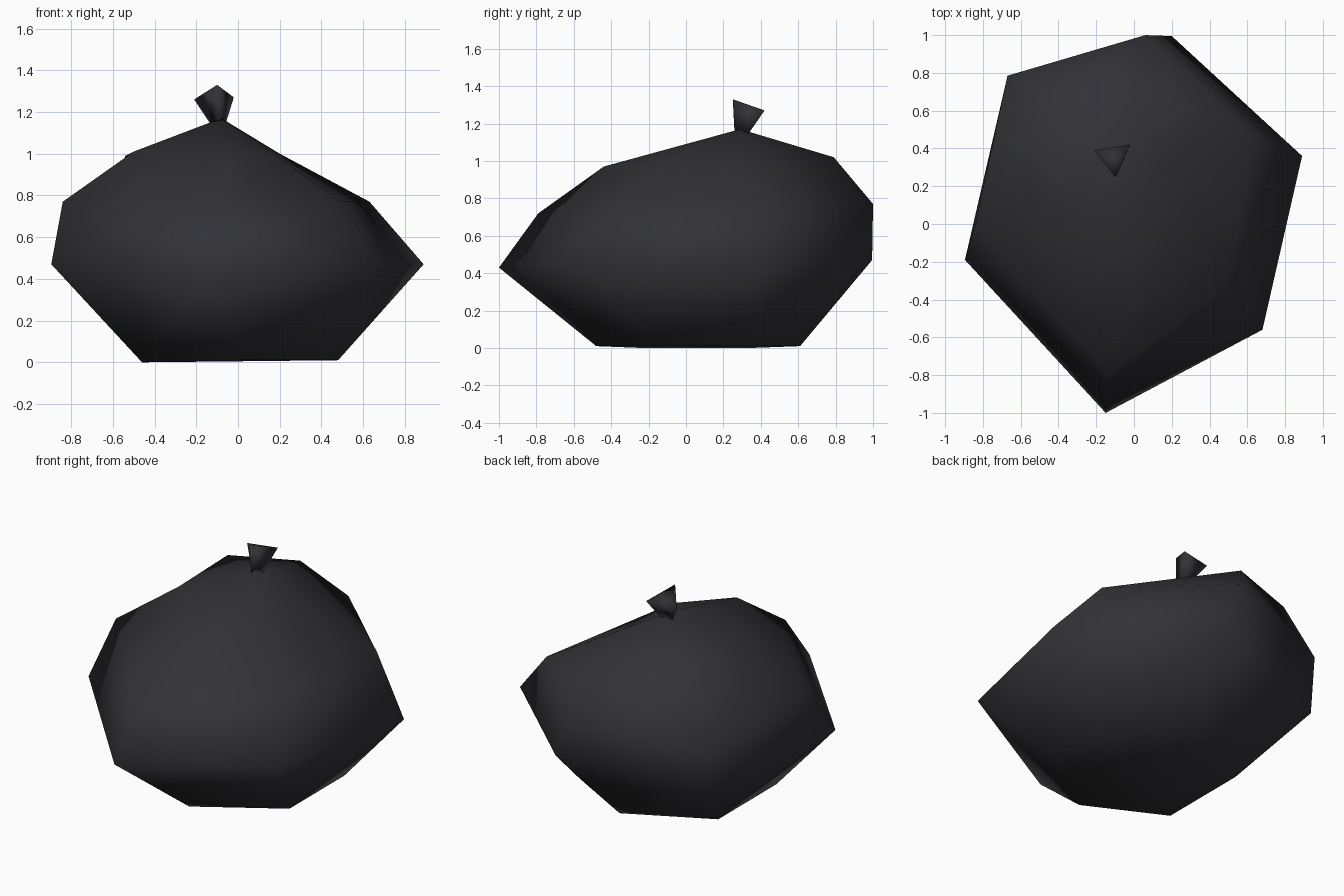
import bpy, bmesh

if "Cube" in bpy.data.objects:
    bpy.data.objects.remove(bpy.data.objects["Cube"])

black = bpy.data.materials.new("black_plastic")
black.diffuse_color = (0.032, 0.032, 0.037, 1)
black.use_nodes = True
black.node_tree.nodes["Principled BSDF"].inputs["Base Color"].default_value = black.diffuse_color


def loft(name, rings, apex=None):
    """Skin a stack of equal-sized loops, closed at the bottom and by a cap or apex on top."""
    bm = bmesh.new()
    loops = [[bm.verts.new(p) for p in ring] for ring in rings]
    n = len(loops[0])
    for low, high in zip(loops, loops[1:]):
        for i in range(n):
            j = (i + 1) % n
            bm.faces.new((low[i], low[j], high[j], high[i]))
    bm.faces.new(loops[0][::-1])
    if apex:
        tip = bm.verts.new(apex)
        for i in range(n):
            bm.faces.new((loops[-1][i], loops[-1][(i + 1) % n], tip))
    else:
        bm.faces.new(loops[-1])
    bmesh.ops.recalc_face_normals(bm, faces=bm.faces)
    for f in bm.faces:
        f.smooth = True
    mesh = bpy.data.meshes.new(name)
    bm.to_mesh(mesh)
    bm.free()
    mesh.materials.append(black)
    obj = bpy.data.objects.new(name, mesh)
    bpy.context.collection.objects.link(obj)
    return obj


# Slumped six-sided bag: floor, widest loop, shoulder, upper loop, gathered tip
floor = [(0.48, 0.36, 0.01), (0.03, 0.61, 0.01), (-0.46, 0.34, 0),
         (-0.46, -0.23, 0), (0.0, -0.48, 0.01), (0.48, -0.18, 0.01)]
belly = [(0.89, 0.36, 0.47), (0.2, 0.995, 0.47), (-0.68, 0.74, 0.32),
         (-0.895, -0.19, 0.47), (-0.15, -1.0, 0.43), (0.68, -0.56, 0.47)]
shoulder = [(0.63, 0.47, 0.77), (0.06, 1.0, 0.77), (-0.67, 0.785, 0.66),
            (-0.84, 0.0, 0.77), (-0.13, -0.79, 0.72), (0.49, -0.33, 0.77)]
upper = [(0.2, 0.32, 1.0), (-0.125, 0.79, 1.02), (-0.54, 0.67, 0.99),
         (-0.5, 0.13, 1.01), (-0.04, -0.44, 0.97), (0.2, -0.15, 0.98)]
loft("bag_body", [floor, belly, shoulder, upper], apex=(-0.08, 0.29, 1.17))

# Tied end flaring out above the pinch
pinch = [(-0.06, 0.33, 1.14), (-0.13, 0.32, 1.14), (-0.09, 0.26, 1.14)]
flare = [(-0.02, 0.42, 1.27), (-0.21, 0.39, 1.26), (-0.1, 0.25, 1.33)]
loft("bag_knot", [pinch, flare])
